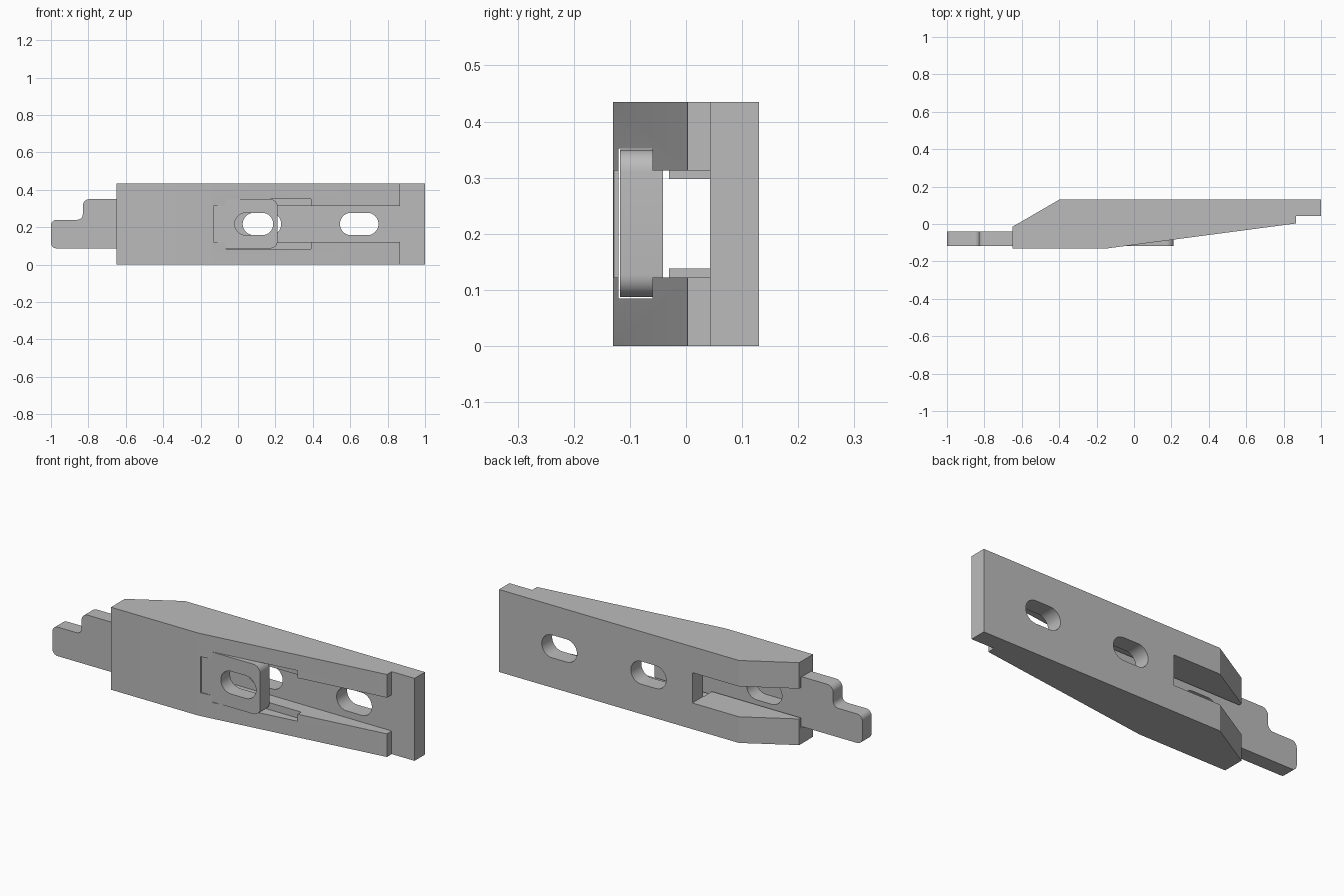
import bpy, bmesh, math
from mathutils import Vector

old = bpy.data.objects.get("Cube")
if old:
    bpy.data.objects.remove(old, do_unlink=True)

grey = bpy.data.materials.new("plain grey")
grey.use_nodes = True
grey.diffuse_color = (0.5, 0.5, 0.5, 1)
grey.node_tree.nodes["Principled BSDF"].inputs["Base Color"].default_value = (0.5, 0.5, 0.5, 1)


def rounded(corners, steps=8):
    """Fillet each (x, y, radius) corner of a right-angled outline."""
    out = []
    for i, (x, y, r) in enumerate(corners):
        p = Vector((x, y))
        if r == 0:
            out.append(p)
            continue
        a = (Vector(corners[i - 1][:2]) - p).normalized() * r
        b = (Vector(corners[(i + 1) % len(corners)][:2]) - p).normalized() * r
        for k in range(steps + 1):
            t = k / steps * math.pi / 2
            out.append(p + a * (1 - math.sin(t)) + b * (1 - math.cos(t)))
    return out


def prism(name, outline, lo, hi, axis):
    """Extrude an outline along z (outline in xy) or y (outline in xz)."""
    bm = bmesh.new()
    place = (lambda p: (p[0], p[1], lo)) if axis == "z" else (lambda p: (p[0], lo, p[1]))
    face = bm.faces.new([bm.verts.new(place(p)) for p in outline])
    moved = bmesh.ops.extrude_face_region(bm, geom=[face])["geom"]
    shift = (0, 0, hi - lo) if axis == "z" else (0, hi - lo, 0)
    bmesh.ops.translate(bm, vec=shift, verts=[v for v in moved if isinstance(v, bmesh.types.BMVert)])
    bmesh.ops.recalc_face_normals(bm, faces=bm.faces)
    mesh = bpy.data.meshes.new(name)
    bm.to_mesh(mesh)
    bm.free()
    mesh.materials.append(grey)
    ob = bpy.data.objects.new(name, mesh)
    bpy.context.collection.objects.link(ob)
    return ob


def box(name, x0, x1, y0, y1, z0, z1):
    return prism(name, [(x0, z0), (x1, z0), (x1, z1), (x0, z1)], y0, y1, "y")


def oblong(name, centre, y0, y1):
    """Slot-shaped cutter with round ends."""
    w, h, zc = 0.103, 0.06, 0.2175
    pts = []
    for side in (1, -1):
        for k in range(17):
            t = (k / 16 - 0.5) * math.pi
            pts.append((centre + side * (w - h + h * math.cos(t)), zc + side * h * math.sin(t)))
    return prism(name, pts, y0, y1, "y")


def cut(target, cutters):
    bpy.context.view_layer.objects.active = target
    for c in cutters:
        c.hide_render = True
        m = target.modifiers.new("cut", "BOOLEAN")
        m.operation, m.solver, m.object = "DIFFERENCE", "EXACT", c
        bpy.ops.object.modifier_apply(modifier=m.name)
        bpy.data.objects.remove(c, do_unlink=True)


def finish(ob):
    bpy.ops.object.select_all(action="DESELECT")
    ob.select_set(True)
    bpy.context.view_layer.objects.active = ob
    bpy.ops.object.shade_smooth_by_angle(angle=math.radians(25))


# Housing: tapered block with a stepped lip on the right end
housing = prism("housing", [(-0.65, -0.13), (-0.14, -0.13), (0.867, 0.003), (0.867, 0.043),
                            (1, 0.043), (1, 0.13), (-0.4, 0.13), (-0.65, -0.015)], 0, 0.435, "z")
cut(housing, [
    box("channel_cutter", -0.13, 1.2, -0.4, 0.043, 0.122, 0.313),
    box("latch_slot_cutter", -0.9, 0.39, -0.12, -0.03, 0.085, 0.352),
    box("fork_cutter", -0.9, -0.128, -0.06, 0.3, 0.138, 0.298),
    oblong("rear_hole_cutter", 0.128, 0, 0.3),
    oblong("end_hole_cutter", 0.648, 0, 0.3),
])
finish(housing)

# Sliding latch: flat bar with a stepped tip and two oblong holes
latch = prism("latch", rounded([(-1, 0.087, 0.03), (0.212, 0.087, 0.04), (0.212, 0.35, 0.04),
                                (-0.83, 0.35, 0.035), (-0.83, 0.24, 0.03), (-1, 0.24, 0.03)]),
              -0.118, -0.041, "y")
cut(latch, [oblong("front_hole_cutter", 0.085, -0.3, 0.1),
            oblong("hidden_hole_cutter", -0.428, -0.3, 0.1)])
finish(latch)
